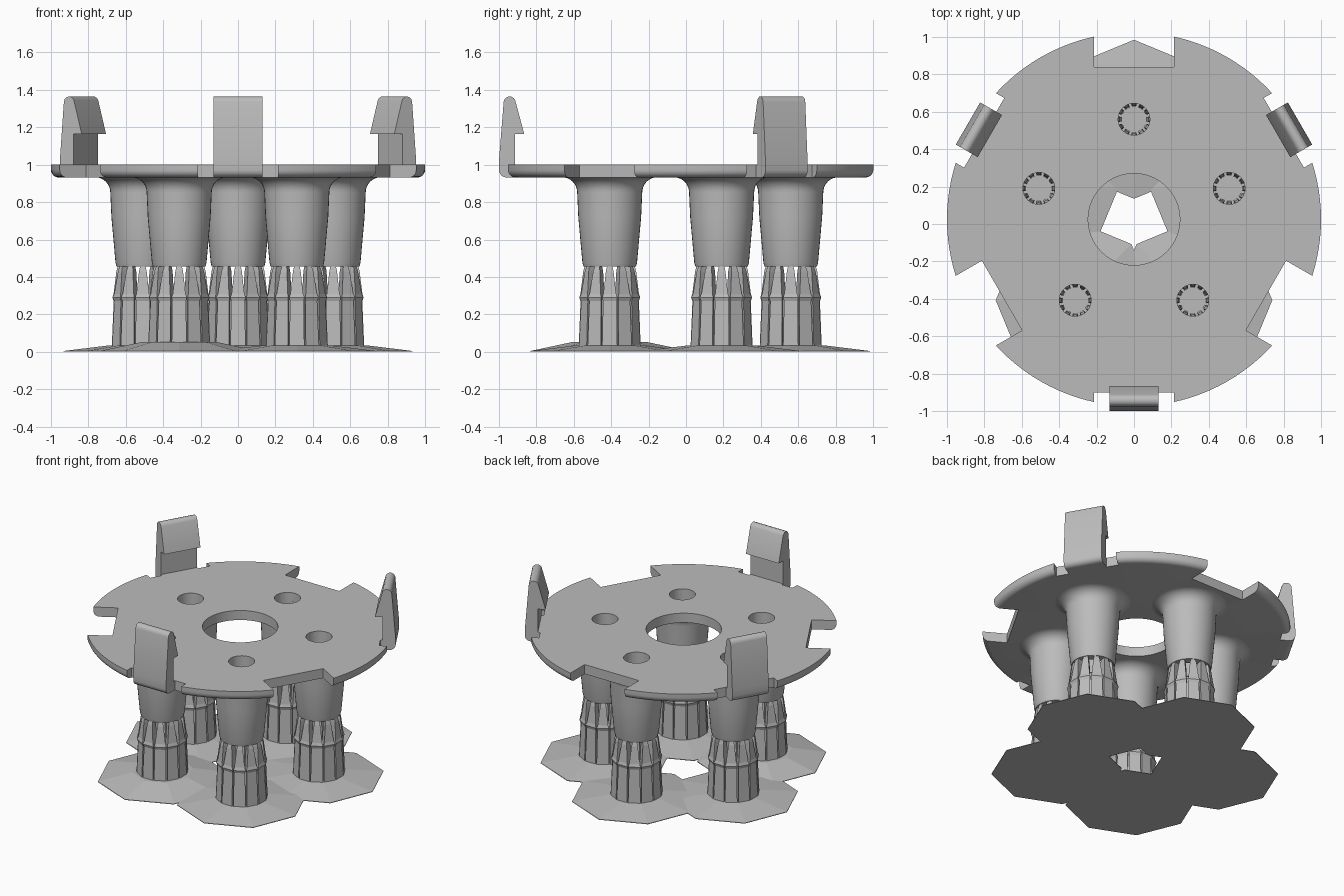
import bpy, bmesh
from math import pi, sin, cos, radians
from mathutils import Matrix, Vector

old = bpy.data.objects.get("Cube")
if old:
    bpy.data.objects.remove(old)

CENTRE_Y = 0.025     # axis of the round plate
POST_RADIUS = 0.535  # distance of the posts from that axis

grey = bpy.data.materials.new("light grey plastic")
grey.use_nodes = True
grey.diffuse_color = (0.5, 0.5, 0.5, 1)
grey.node_tree.nodes["Principled BSDF"].inputs["Base Color"].default_value = (0.5, 0.5, 0.5, 1)


def finish(bm, name, angle=30):
    """Turn a bmesh into a shaded, coloured object."""
    bmesh.ops.recalc_face_normals(bm, faces=bm.faces)
    mesh = bpy.data.meshes.new(name)
    bm.to_mesh(mesh)
    bm.free()
    mesh.materials.append(grey)
    obj = bpy.data.objects.new(name, mesh)
    bpy.context.collection.objects.link(obj)
    if angle:
        bpy.ops.object.select_all(action="DESELECT")
        obj.select_set(True)
        bpy.context.view_layer.objects.active = obj
        bpy.ops.object.shade_smooth_by_angle(angle=radians(angle))
    return obj


def loft(bm, rings, loop=False):
    """Skin equal-length closed rings; cap the ends unless they loop."""
    rows = [[bm.verts.new(p) for p in ring] for ring in rings]
    pairs = list(zip(rows, rows[1:]))
    if loop:
        pairs.append((rows[-1], rows[0]))
    for a, b in pairs:
        for i in range(len(a)):
            j = (i + 1) % len(a)
            bm.faces.new((a[i], a[j], b[j], b[i]))
    if not loop:
        bm.faces.new(rows[0])
        bm.faces.new(rows[-1])


def lathe(bm, profile, centre, sides):
    """Revolve a closed (radius, z) profile."""
    rings = []
    for k in range(sides):
        a = 2 * pi * k / sides
        rings.append([(centre[0] + r * cos(a), centre[1] + r * sin(a), z) for r, z in profile])
    loft(bm, rings, loop=True)


def arc(cx, cz, radius, start, end, steps=6):
    angles = [radians(start + (end - start) * i / steps) for i in range(steps + 1)]
    return [(cx + radius * cos(a), cz + radius * sin(a)) for a in angles]


posts = []
for k in range(5):
    a = radians(90 + 72 * k)
    posts.append((POST_RADIUS * cos(a), CENTRE_Y + POST_RADIUS * sin(a)))

# Round plate with a rounded lower rim
bm = bmesh.new()
rim = [(0.245, 1.0), (1.0, 1.0)] + arc(0.96, 0.972, 0.04, 0, -90) + [(0.245, 0.932)]
lathe(bm, rim, (0, CENTRE_Y), 120)
plate = finish(bm, "round_plate", angle=0)

# Cutter: deep and shallow rim notches, and the post holes
bm = bmesh.new()
for k in range(6):
    depth = 0.925 if k % 2 else 0.815
    turn = Matrix.Translation((0, CENTRE_Y, 0)) @ Matrix.Rotation(radians(90 + 60 * k), 4, "Z")
    box = Matrix.Translation((depth + 0.2, 0, 1)) @ Matrix.Diagonal((0.4, 0.43, 0.6, 1))
    bmesh.ops.create_cube(bm, size=1, matrix=turn @ box)
for x, y in posts:
    bmesh.ops.create_cone(bm, cap_ends=True, segments=32, radius1=0.085, radius2=0.085,
                          depth=0.6, matrix=Matrix.Translation((x, y, 1)))
cutter = finish(bm, "plate_cutter", angle=0)
cutter.hide_render = True
cut = plate.modifiers.new("notches", "BOOLEAN")
cut.operation = "DIFFERENCE"
cut.solver = "EXACT"
cut.object = cutter
bpy.ops.object.select_all(action="DESELECT")
plate.select_set(True)
bpy.context.view_layer.objects.active = plate
bpy.ops.object.modifier_apply(modifier=cut.name)
bpy.ops.object.shade_smooth_by_angle(angle=radians(30))
bpy.data.objects.remove(cutter)

# Snap hooks: side profile (distance from axis, z) swept across the width
hook = ([(0.925, 0.932)] + arc(0.985, 0.972, 0.04, -90, 0) + [(1.025, 1.02)]
        + arc(0.968, 1.333, 0.032, 5, 160) + [(0.89, 1.165), (0.94, 1.165), (0.94, 1.0), (0.925, 1.0)])
for name, angle in (("front", 270), ("left", 30), ("right", 150)):
    bm = bmesh.new()
    loft(bm, [[(r, w, z) for r, z in hook] for w in (-0.13, 0.13)])
    bm.transform(Matrix.Translation((0, CENTRE_Y, 0)) @ Matrix.Rotation(radians(angle), 4, "Z"))
    finish(bm, name + "_hook")

# Hollow tapered posts flaring into the plate
post = ([(0.085, 0.94), (0.25, 0.94)] + arc(0.255, 0.852, 0.081, 90, 180, 8)
        + [(0.168, 0.72), (0.146, 0.475), (0.14, 0.455), (0.085, 0.455)])

# Fluted supports: (z, inner radius, outer radius, share of the pitch)
prong = [(0.0, 0.068, 0.172, 0.92), (0.27, 0.075, 0.16, 0.86), (0.29, 0.075, 0.168, 0.95),
         (0.31, 0.078, 0.16, 0.82), (0.43, 0.086, 0.143, 0.55), (0.46, 0.095, 0.134, 0.4)]
PRONGS = 12

for n, (x, y) in enumerate(posts):
    bm = bmesh.new()
    lathe(bm, post, (x, y), 40)
    finish(bm, f"post_{n + 1}")

    bm = bmesh.new()
    for k in range(PRONGS):
        a = 2 * pi * k / PRONGS
        rings = []
        for z, r_in, r_out, share in prong:
            h = share * pi / PRONGS
            corners = ((r_in, -h * 0.7), (r_out, -h), (r_out, h), (r_in, h * 0.7))
            rings.append([(x + r * cos(a + t), y + r * sin(a + t), z) for r, t in corners])
        loft(bm, rings)
    lathe(bm, [(0.1, 0.0), (0.145, 0.0), (0.138, 0.28), (0.1, 0.3)], (x, y), 24)
    finish(bm, f"fluted_support_{n + 1}", angle=0)

    # Shallow eight-sided foot under each support
    bm = bmesh.new()
    r_top, top = (0.2, 0.052) if n == 2 else (0.18, 0.034)
    rings = []
    for r, z in ((0.425, 0.0), (0.425, 0.004), (r_top, top), (0.06, top)):
        rings.append([(x + r * cos(k * pi / 4), y + r * sin(k * pi / 4), z) for k in range(8)])
    loft(bm, rings)
    finish(bm, f"foot_{n + 1}", angle=0)
